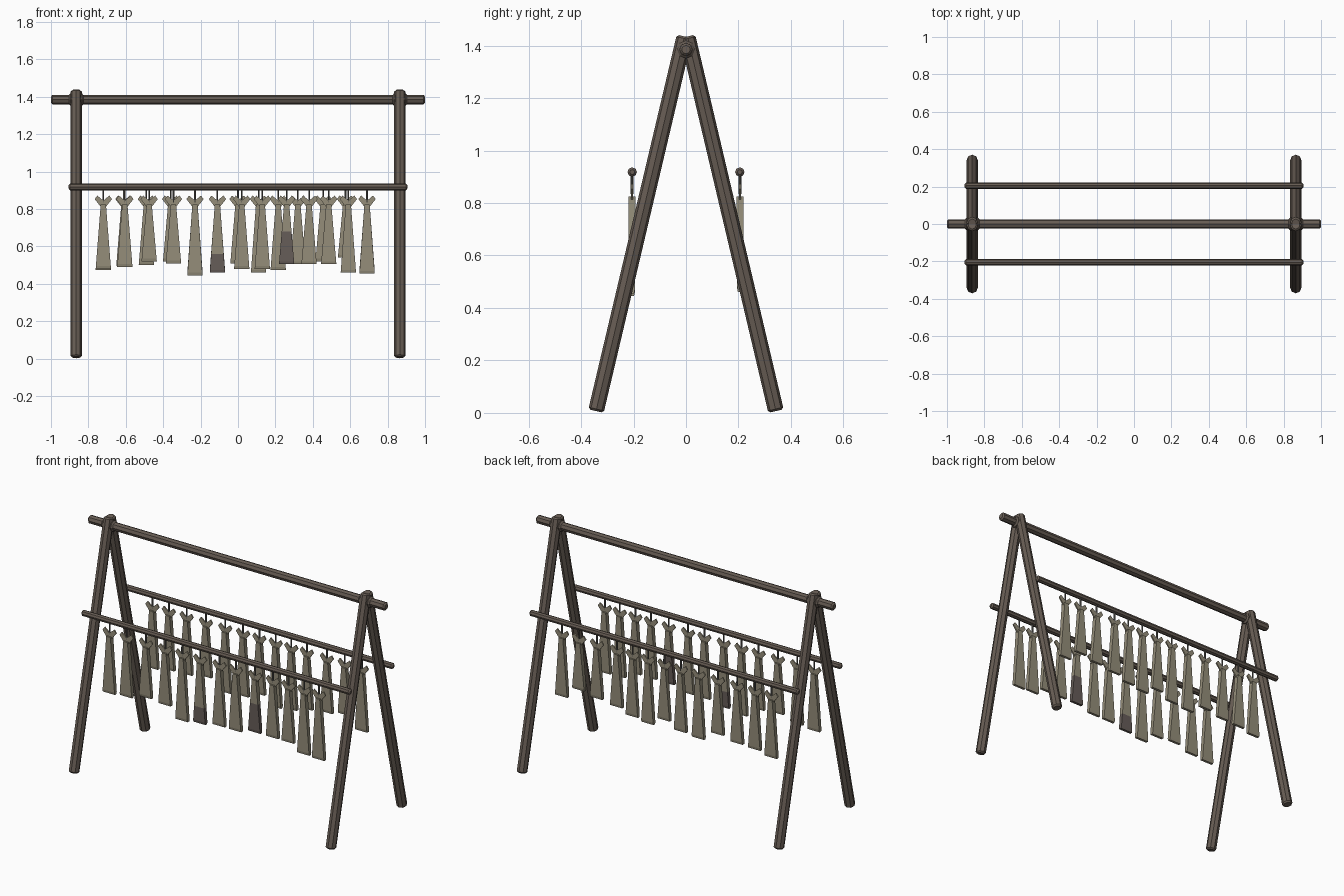
import bpy, bmesh
from mathutils import Vector

if "Cube" in bpy.data.objects:
    bpy.data.objects.remove(bpy.data.objects["Cube"])


def mat(name, rgb):
    m = bpy.data.materials.new(name)
    m.diffuse_color = (*rgb, 1)
    m.use_nodes = True
    m.node_tree.nodes["Principled BSDF"].inputs["Base Color"].default_value = m.diffuse_color
    return m


WOOD = mat("weathered wood", (0.135, 0.108, 0.088))
FISH = mat("dried fish", (0.30, 0.27, 0.195))
DARK = mat("dark fish end", (0.135, 0.110, 0.100))
CORD = mat("cord", (0.12, 0.115, 0.105))


def finish(bm, name, mats):
    bmesh.ops.recalc_face_normals(bm, faces=bm.faces)
    me = bpy.data.meshes.new(name)
    bm.to_mesh(me)
    bm.free()
    for m in mats:
        me.materials.append(m)
    ob = bpy.data.objects.new(name, me)
    bpy.context.collection.objects.link(ob)
    return ob


def pole(name, a, b, r, material, sides=8, chamfer=0.008):
    """Faceted pole from a to b with chamfered ends."""
    a, b = Vector(a), Vector(b)
    bm = bmesh.new()
    bmesh.ops.create_cone(bm, cap_ends=True, segments=sides,
                          radius1=r, radius2=r, depth=(b - a).length)
    # turn half a facet so that flats face the axes
    from_z = (b - a).to_track_quat('Z', 'Y').to_matrix()
    for v in bm.verts:
        v.co = v.co.copy()
    if chamfer:
        caps = [f for f in bm.faces if len(f.verts) == sides and abs(f.normal.z) > 0.9]
        rim = {e for f in caps for e in f.edges}
        bmesh.ops.bevel(bm, geom=list(rim), offset=chamfer, segments=1, affect='EDGES')
    for v in bm.verts:
        v.co = from_z @ v.co + (a + b) / 2
    return finish(bm, name, [material])


# Frame: ridge pole, A-frame legs, lashings, hanging bars
pole("ridge_pole", (-1, 0, 1.385), (1, 0, 1.385), 0.025, WOOD)
for sx, side in ((-1, "left"), (1, "right")):
    x = sx * 0.865
    for sy, end in ((-1, "front"), (1, "back")):
        pole(f"{end}_{side}_leg", (x, sy * 0.343, 0.007), (x, sy * 0.006, 1.435), 0.030, WOOD)
    pole(f"{side}_lashing", (x - 0.038, 0, 1.385), (x + 0.038, 0, 1.385), 0.034, WOOD)
for sy, end in ((-1, "front"), (1, "back")):
    pole(f"{end}_bar", (-0.905, sy * 0.205, 0.918), (0.905, sy * 0.205, 0.918), 0.018, WOOD)


def fish(name, x, y, bottom, dark_from=None):
    """Fish hung by the tail: cord, forked tail, flat body widening downward."""
    bm = bmesh.new()
    top = 0.825
    levels = [top, bottom + 0.015, bottom]
    if dark_from:
        levels.insert(1, dark_from)
    rings = []
    for z in levels:
        t = (top - z) / (top - bottom)
        w, d = 0.014 + 0.027 * t, 0.014 - 0.003 * t
        if z == bottom:
            d = 0.008
        rings.append([bm.verts.new((x + i * w, y + j * d, z))
                      for i, j in ((-1, -1), (1, -1), (1, 1), (-1, 1))])
    bm.faces.new(rings[0])
    bm.faces.new(rings[-1])
    for r0, r1 in zip(rings, rings[1:]):
        for k in range(4):
            bm.faces.new((r0[k], r0[k - 1], r1[k - 1], r1[k]))
    # dark lower end
    for f in bm.faces:
        if dark_from and f.calc_center_median().z < dark_from:
            f.material_index = 1
    # forked tail
    for s in (-1, 1):
        prof = [(0, 0.815), (0.014, 0.812), (0.046, 0.853), (0.032, 0.872), (0, 0.845)]
        f0, f1 = [[bm.verts.new((x + s * px, y + o, z)) for px, z in prof]
                  for o in (-0.004, 0.004)]
        bm.faces.new(f0)
        bm.faces.new(f1)
        for k in range(len(prof)):
            bm.faces.new((f0[k], f0[k - 1], f1[k - 1], f1[k]))
    finish(bm, name, [FISH, DARK])
    pole(name + "_cord", (x, y, 0.835), (x, y, 0.91), 0.005, CORD, 6, 0)


# Two rows of fish: position along the bar and height of the lower end
front = [(-.72, .48), (-.605, .49), (-.475, .52), (-.345, .51), (-.23, .445), (-.11, .46),
         (.02, .48), (.13, .48), (.26, .505), (.38, .505), (.485, .505), (.59, .46), (.69, .455)]
back = [(-.72, .475), (-.61, .495), (-.49, .50), (-.36, .52), (-.23, .46), (-.11, .47),
        (0, .51), (.11, .46), (.215, .475), (.32, .505), (.455, .52), (.575, .54), (.69, .47)]
dark = {5: 0.56, 8: 0.68}
for i, (x, z) in enumerate(front):
    fish(f"front_fish_{i + 1}", x, -0.206, z, dark.get(i))
for i, (x, z) in enumerate(back):
    fish(f"back_fish_{i + 1}", x, 0.206, z)
